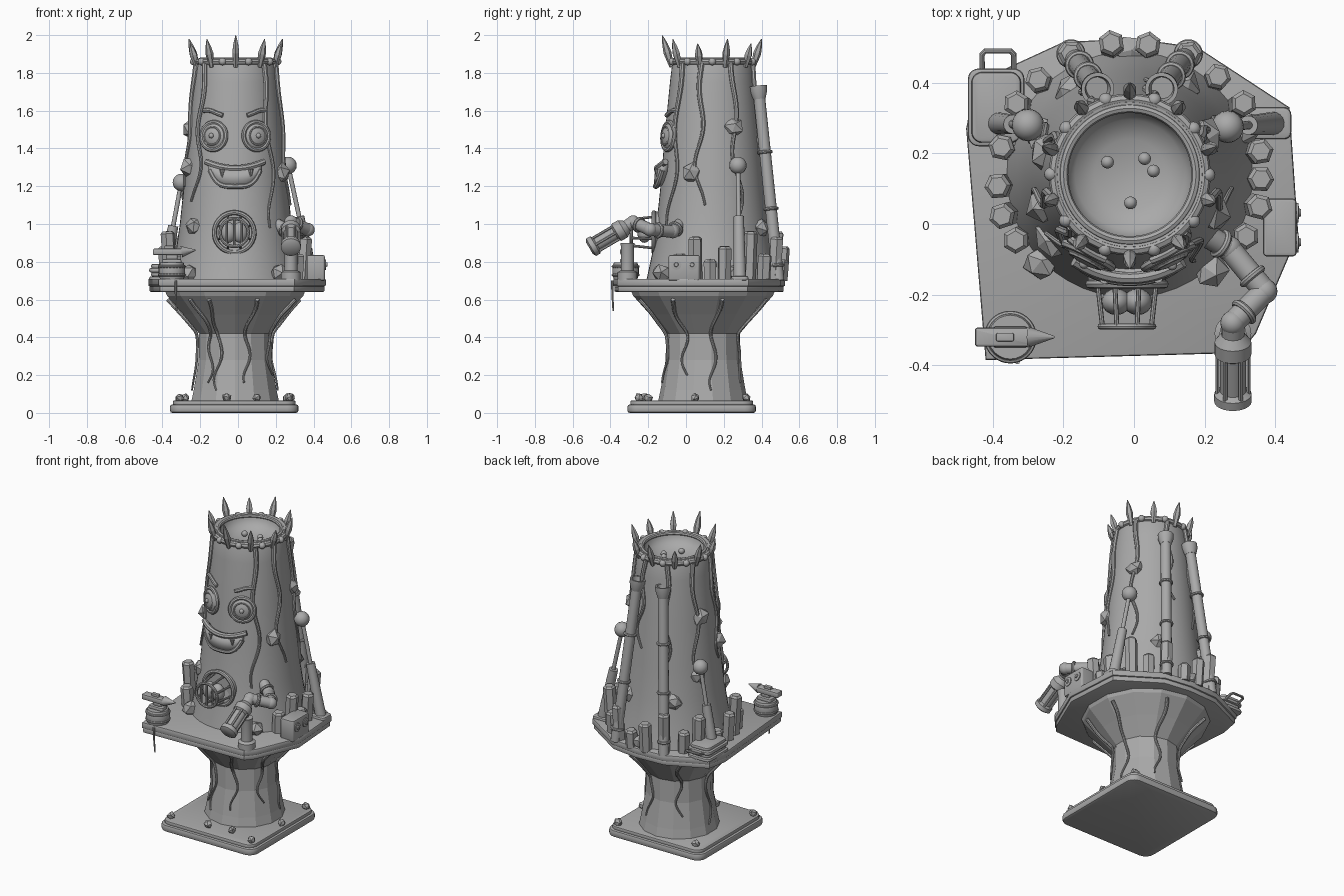
import bpy, bmesh, math, random
from mathutils import Vector

random.seed(4)
if "Cube" in bpy.data.objects:
    bpy.data.objects.remove(bpy.data.objects["Cube"])

stone = bpy.data.materials.new("stone_grey")
stone.use_nodes = True
GREY = (0.4, 0.4, 0.4, 1)
stone.diffuse_color = GREY
stone.node_tree.nodes["Principled BSDF"].inputs["Base Color"].default_value = GREY


def finish(name, bm, loc=(0, 0, 0), axis=(0, 0, 1), flat=False):
    bmesh.ops.recalc_face_normals(bm, faces=bm.faces)
    me = bpy.data.meshes.new(name)
    bm.to_mesh(me)
    bm.free()
    me.materials.append(stone)
    if not flat:
        me.shade_smooth()
        me.set_sharp_from_angle(angle=math.radians(35))
    ob = bpy.data.objects.new(name, me)
    bpy.context.collection.objects.link(ob)
    ob.location = loc
    if tuple(axis) != (0, 0, 1):
        ob.rotation_euler = Vector(axis).to_track_quat('Z', 'Y').to_euler()
    return ob


def lathe(name, profile, loc=(0, 0, 0), axis=(0, 0, 1), n=24, flat=False):
    bm = bmesh.new()
    rings = []
    for r, z in profile:
        rings.append([bm.verts.new((r * math.sin(math.tau * i / n), -r * math.cos(math.tau * i / n), z))
                      for i in range(n)])
    for a, b in zip(rings, rings[1:]):
        for i in range(n):
            bm.faces.new((a[i], a[(i + 1) % n], b[(i + 1) % n], b[i]))
    bm.faces.new(rings[0])
    bm.faces.new(rings[-1])
    return finish(name, bm, loc, axis, flat)


def rod(name, p, q, r, r2=None, n=16):
    d = Vector(q) - Vector(p)
    return lathe(name, [(r, 0), (r if r2 is None else r2, d.length)], p, d, n)


def tube(name, pts, r, closed=False, smooth=True, taper=False):
    cu = bpy.data.curves.new(name, 'CURVE')
    cu.dimensions = '3D'
    cu.bevel_depth, cu.bevel_resolution, cu.resolution_u = r, 2, 4
    cu.use_fill_caps = True
    sp = cu.splines.new('NURBS' if smooth else 'POLY')
    sp.points.add(len(pts) - 1)
    for i, (v, p) in enumerate(zip(sp.points, pts)):
        v.co = (*p, 1)
        v.radius = 1 - 0.6 * i / len(pts) if taper else 1
    sp.use_cyclic_u, sp.use_endpoint_u, sp.order_u = closed, not closed, 3
    cu.materials.append(stone)
    ob = bpy.data.objects.new(name, cu)
    bpy.context.collection.objects.link(ob)
    bpy.ops.object.select_all(action='DESELECT')
    ob.select_set(True)
    bpy.context.view_layer.objects.active = ob
    bpy.ops.object.convert(target='MESH')
    bpy.ops.object.shade_smooth_by_angle(angle=math.radians(40))
    return ob


def ring(name, loc, R, r, axis=(0, 0, 1), n=24):
    q = Vector(axis).to_track_quat('Z', 'Y')
    pts = [Vector(loc) + q @ Vector((R * math.cos(math.tau * i / n), R * math.sin(math.tau * i / n), 0))
           for i in range(n)]
    return tube(name, pts, r, closed=True)


def ball(name, loc, r, squash=(1, 1, 1)):
    bm = bmesh.new()
    bmesh.ops.create_uvsphere(bm, u_segments=16, v_segments=10, radius=r)
    ob = finish(name, bm, loc)
    ob.scale = squash
    return ob


def rock(name, loc, r):
    bm = bmesh.new()
    bmesh.ops.create_icosphere(bm, subdivisions=1, radius=r)
    for v in bm.verts:
        v.co *= random.uniform(0.8, 1.15)
    ob = finish(name, bm, loc, flat=True)
    ob.rotation_euler = [random.uniform(0, 6) for _ in range(3)]


def slab(name, outline, z0, z1, bevel=0.008):
    bm = bmesh.new()
    f = bm.faces.new([bm.verts.new((x, y, z0)) for x, y in outline])
    up = bmesh.ops.extrude_face_region(bm, geom=[f])["geom"]
    bmesh.ops.translate(bm, verts=[v for v in up if isinstance(v, bmesh.types.BMVert)], vec=(0, 0, z1 - z0))
    edges = [e for e in bm.edges if abs(e.verts[0].co.z - e.verts[1].co.z) < 1e-5]
    bmesh.ops.bevel(bm, geom=edges, offset=bevel, segments=2, profile=0.5, affect='EDGES')
    return finish(name, bm)


def rounded(x0, x1, y0, y1, r):
    pts = []
    for k, (x, y) in enumerate(((x1 - r, y1 - r), (x0 + r, y1 - r), (x0 + r, y0 + r), (x1 - r, y0 + r))):
        for i in range(6):
            a = math.pi / 2 * (k + i / 5)
            pts.append((x + r * math.cos(a), y + r * math.sin(a)))
    return pts


BODY = [(0.35, 0.7), (0.318, 0.85), (0.296, 1.0), (0.275, 1.2), (0.25, 1.5), (0.225, 1.75), (0.212, 1.86)]
FOOT = [(0.24, 0.05), (0.225, 0.12), (0.198, 0.28), (0.195, 0.42), (0.28, 0.52), (0.37, 0.62), (0.38, 0.645)]
BC, FC = (-0.012, 0.14), (-0.015, 0.09)


def on(profile, c, a, z, off=0.0):
    # point on a turned surface; angle 0 faces the front
    r = profile[-1][0]
    for (r0, z0), (r1, z1) in zip(profile, profile[1:]):
        if z0 <= z <= z1:
            r = r0 + (r1 - r0) * (z - z0) / (z1 - z0)
            break
    r += off
    return Vector((c[0] + r * math.sin(a), c[1] - r * math.cos(a), z))


def face_pt(x, z, off=0.0):
    r = (on(BODY, BC, 0, z) - Vector((*BC, z))).length
    return on(BODY, BC, math.asin((x - BC[0]) / r), z, off)


def vine(name, profile, c, deg, z0, z1, r):
    ph = random.uniform(0, 6)
    pts = []
    for i in range(15):
        t = i / 14
        a = math.radians(deg) + 0.09 * math.sin(t * 11 + ph) * (0.4 + t)
        pts.append(on(profile, c, a, z0 + (z1 - z0) * t, r * 0.4))
    tube(name, pts, r, taper=True)


# Plinth and faceted pedestal
slab("plinth", rounded(-0.36, 0.32, -0.31, 0.37, 0.06), 0, 0.045, 0.012)
slab("plinth_top", rounded(-0.345, 0.305, -0.295, 0.355, 0.055), 0.04, 0.065, 0.006)
lathe("pedestal", FOOT, (*FC, 0), n=14, flat=True)
for i, deg in enumerate((-25, 18, 62, 105, 160, 215, 270, 320)):
    vine("pedestal_vine", FOOT, FC, deg, 0.6, 0.12 + 0.04 * (i % 3), 0.011)
for x, y in ((-0.31, -0.24), (-0.06, -0.22), (0.1, -0.2), (0.27, -0.25), (0.26, 0.32), (-0.28, 0.3), (0.28, 0.05)):
    rock("pebble", (x, y, 0.08), 0.026)

# Irregular deck
deck = [(-0.42, -0.385), (0.30, -0.365), (0.345, -0.31), (0.465, -0.03), (0.44, 0.33), (0.18, 0.5),
        (0.0, 0.525), (-0.2, 0.515), (-0.45, 0.4), (-0.475, 0.27)]
slab("deck_lower", [(x * 0.985, y * 0.985) for x, y in deck], 0.64, 0.675)
slab("deck_upper", deck, 0.67, 0.71)
tube("deck_drip", [(-0.33, -0.39, 0.7), (-0.33, -0.39, 0.62), (-0.325, -0.385, 0.54)], 0.007, taper=True)

# Tower body with hollow bowl top
lathe("tower", BODY + [(0.205, 1.875), (0.18, 1.872), (0.173, 1.85), (0.155, 1.82), (0.1, 1.795), (0.02, 1.785)],
      (*BC, 0), n=48)
ring("rim", (*BC, 1.86), 0.213, 0.017, n=32)
ring("inner_rim", (*BC, 1.868), 0.188, 0.013, n=32)
for x, y in ((-0.075, 0.175), (0.03, 0.185), (0.055, 0.15), (-0.01, 0.06)):
    ball("bubble", (x, y, 1.81), 0.018)

# Crown of spikes with studs between
for i in range(10):
    a = math.tau * i / 10
    h = 0.145 if i == 0 else 0.1 + 0.025 * (i % 2)
    lean = (0.3 * math.sin(a), -0.3 * math.cos(a), 1)
    lathe("crown_spike", [(0.012, -0.03), (0.021, h * 0.35), (0.015, h * 0.65), (0.002, h)],
          on(BODY, BC, a, 1.86, 0.012), lean, 6, True)
    ball("crown_stud", on(BODY, BC, a + 0.31, 1.86, 0.01), 0.02)

# Vines hanging from the rim
for deg, z in ((-48, 1.12), (42, 0.98), (75, 1.1), (118, 1.04), (165, 1.3), (205, 1.15), (245, 1.05), (285, 1.2)):
    vine("tower_vine", BODY, BC, deg, 1.85, z, 0.015)

# Eyes and brows
for side, x in ((-1, -0.127), (1, 0.095)):
    p = face_pt(x, 1.465)
    n = Vector((p.x - BC[0], p.y - BC[1], 0.02)).normalized()
    lathe("eyeball", [(0.075, -0.03), (0.07, 0.008), (0.055, 0.02), (0.03, 0.03), (0.01, 0.033)], p, n)
    ring("eye_socket", p + n * 0.004, 0.073, 0.013, n)
    ring("iris", p + n * 0.02, 0.047, 0.007, n)
    ball("pupil", p + n * 0.031, 0.014)
    tube("brow", [face_pt(x + side * d, z, 0.008) for d, z in
                  ((-0.048, 1.575), (-0.02, 1.585), (0.02, 1.605), (0.05, 1.6))], 0.012)

# Grinning mouth
us = [i / 8 - 1 for i in range(17)]
bm = bmesh.new()
rows = [[bm.verts.new(face_pt(-0.015 + 0.125 * u, 1.29 + 0.03 * u * u if top else 1.2 + 0.08 * u ** 4, 0.016))
         for u in us] for top in (0, 1)]
for i in range(16):
    bm.faces.new((rows[0][i], rows[0][i + 1], rows[1][i + 1], rows[1][i]))
mouth = finish("mouth", bm)
mod = mouth.modifiers.new("thickness", 'SOLIDIFY')
mod.thickness, mod.offset = 0.04, 0
tube("upper_lip", [face_pt(-0.015 + 0.14 * u, 1.295 + 0.035 * u * u, 0.026) for u in us], 0.017)
tube("lower_lip", [face_pt(-0.015 + 0.12 * u, 1.2 + 0.085 * u ** 4, 0.026) for u in us], 0.015)
for x in (-0.075, 0.058):
    p = face_pt(x, 1.29, 0.036)
    rod("fang", p, p - Vector((0, 0, 0.05)), 0.015, 0.002, 8)

# Caged porthole
CX, CZ = -0.02, 0.955
F = (0, -1, 0)
lathe("porthole", [(0.11, -0.06), (0.11, 0.0)], (CX, -0.16, CZ), F)
ring("porthole_frame", (CX, -0.17, CZ), 0.106, 0.013, F)
ring("cage_front", (CX, -0.29, CZ), 0.075, 0.009, F)
for i in range(8):
    a = math.tau * (i + 0.5) / 8
    c, s = math.cos(a), math.sin(a)
    rod("cage_strut", (CX + 0.09 * c, -0.165, CZ + 0.09 * s), (CX + 0.075 * c, -0.29, CZ + 0.075 * s), 0.007, n=8)
for d in (-0.04, 0, 0.04):
    h = math.sqrt(0.075 ** 2 - d * d)
    rod("cage_bar", (CX + d, -0.29, CZ - h), (CX + d, -0.29, CZ + h), 0.007, n=8)
for d in (-0.03, 0.03):
    ball("caged_heart", (CX + d, -0.22, CZ), 0.042, (1, 0.9, 1.3))

# Jointed pipe arm holding a lantern over a bollard
arm = [Vector(p) for p in ((0.2, -0.03, 1.0), (0.27, -0.07, 0.96), (0.37, -0.19, 0.97), (0.28, -0.28, 1.01),
                           (0.28, -0.36, 0.96), (0.28, -0.505, 0.875))]
for p, q in zip(arm[:4], arm[1:5]):
    rod("arm_pipe", p, q, 0.033)
    ball("arm_joint", q, 0.036)
    ring("arm_collar", p.lerp(q, 0.65), 0.034, 0.01, q - p, 16)
d = arm[5] - arm[4]
lathe("lantern", [(0.03, -0.06), (0.052, -0.03), (0.052, 0.01), (0.037, 0.02), (0.037, 0.13),
                  (0.053, 0.14), (0.053, 0.165), (0.035, 0.175)], arm[4], d)
q = d.to_track_quat('Z', 'Y')
for i in range(6):
    e = q @ Vector((0.044 * math.cos(math.tau * i / 6), 0.044 * math.sin(math.tau * i / 6), 0))
    rod("lantern_bar", arm[4] + e, arm[4] + e + d * 0.88, 0.007, n=6)
lathe("bollard", [(0.052, 0.7), (0.052, 0.745), (0.034, 0.755), (0.034, 0.88), (0.038, 0.9)], (0.28, -0.31, 0))

# Anvil on a banded stump
lathe("stump", [(0.06, 0.7), (0.07, 0.73), (0.07, 0.77), (0.062, 0.795)], (-0.35, -0.32, 0))
for z in (0.73, 0.775):
    ring("stump_band", (-0.35, -0.32, z), 0.067, 0.008)
slab("anvil_foot", rounded(-0.4, -0.3, -0.35, -0.29, 0.01), 0.79, 0.815)
slab("anvil_waist", rounded(-0.38, -0.32, -0.335, -0.305, 0.01), 0.81, 0.845)
slab("anvil_top", rounded(-0.45, -0.29, -0.347, -0.293, 0.008), 0.835, 0.87)
slab("anvil_plate", rounded(-0.39, -0.34, -0.332, -0.308, 0.005), 0.868, 0.885, 0.003)
rod("anvil_horn", (-0.3, -0.32, 0.853), (-0.225, -0.32, 0.862), 0.03, 0.003)

# Control box with dials
slab("control_box", rounded(0.365, 0.46, -0.092, 0.072, 0.012), 0.7, 0.835)
for y in (-0.052, 0.032):
    lathe("dial", [(0.028, 0), (0.028, 0.008), (0.012, 0.01), (0.01, 0.016)], (0.457, y, 0.785), (1, 0, 0), 16)

# Stacked case with a carry handle
for i in range(4):
    g = 0.01 * (i % 2)
    slab("case_layer", rounded(-0.47 + g, -0.31 - g, 0.22 + g, 0.44 - g, 0.03), 0.7 + 0.022 * i, 0.722 + 0.022 * i)
tube("case_handle", [(-0.43, 0.43, 0.75), (-0.43, 0.48, 0.765), (-0.42, 0.49, 0.77), (-0.35, 0.49, 0.77),
                     (-0.34, 0.48, 0.765), (-0.34, 0.43, 0.75)], 0.008, smooth=False)
slab("lever_pad", rounded(0.24, 0.445, 0.24, 0.33, 0.02), 0.7, 0.725)

# Ball-topped levers
for s, top in ((-1, (-0.3, 0.28, 1.22)), (1, (0.265, 0.275, 1.31))):
    foot, top = Vector((s * 0.395, 0.285, 0.71)), Vector(top)
    rod("lever_sleeve", foot, foot.lerp(top, 0.55), 0.033, 0.027)
    rod("lever_rod", foot, top, 0.012)
    ball("lever_knob", top, 0.046)

# Leaning exhaust pipes at the rear
for lo, hi in (((-0.185, 0.49, 0.7), (-0.105, 0.385, 1.7)), ((0.16, 0.49, 0.7), (0.08, 0.385, 1.7))):
    p, q = Vector(lo), Vector(hi)
    rod("exhaust_pipe", p, q, 0.031)
    for t in (0.08, 0.38, 0.68):
        ring("exhaust_joint", p.lerp(q, t), 0.033, 0.009, q - p, 16)
    lathe("exhaust_mouth", [(0.032, -0.04), (0.045, 0), (0.047, 0.03), (0.036, 0.03), (0.028, -0.02)], q, q - p)

# Crystals and boulders ringing the tower foot
for i, deg in enumerate((62, 76, 88, 100, 122, 138, 154, 172, 188, 206, 224, 238, 258, 275, 288, 300)):
    lean = (0.06 * math.sin(math.radians(deg)), -0.06 * math.cos(math.radians(deg)), 1)
    h = (0.13, 0.22, 0.1, 0.17, 0.25)[i % 5]
    lathe("crystal", [(0.036, 0), (0.038, h), (0.027, h + 0.012)],
          on(BODY, BC, math.radians(deg), 0.7, 0.015), lean, 6, True)
for deg, r in ((-45, 0.055), (40, 0.05), (112, 0.05), (250, 0.05), (180, 0.045)):
    rock("boulder", on(BODY, BC, math.radians(deg), 0.74, 0.01), r)

# Stones set into the tower wall
for deg, z in ((-50, 0.99), (66, 1.27), (117, 1.51), (150, 0.98), (215, 1.0), (245, 1.15), (255, 1.5), (290, 1.3)):
    rock("wall_stone", on(BODY, BC, math.radians(deg), z, -0.012), 0.055)
